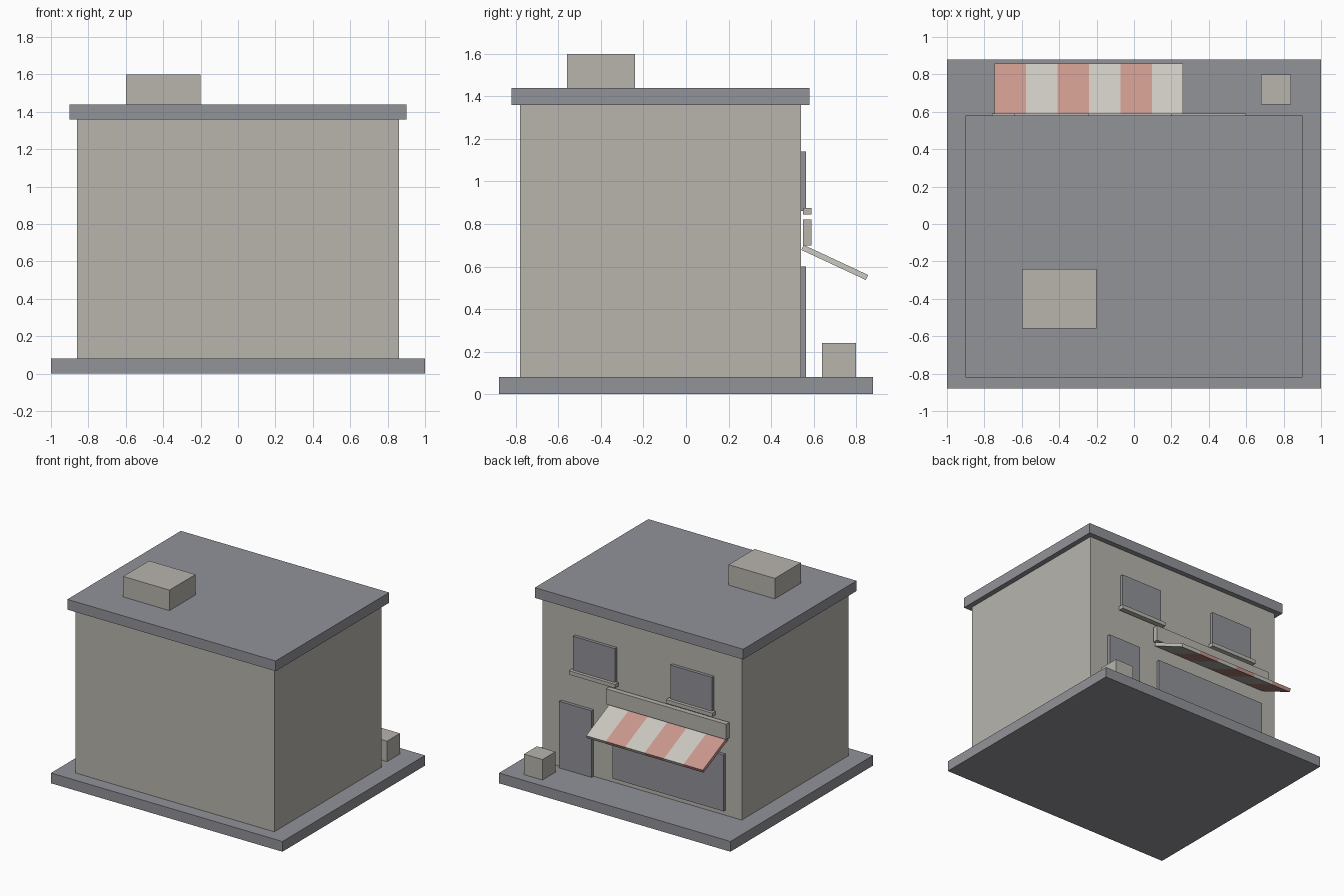
import bpy
from math import radians
from mathutils import Matrix, Vector

if "Cube" in bpy.data.objects:
    bpy.data.objects.remove(bpy.data.objects["Cube"], do_unlink=True)


def material(name, rgb):
    """Flat material from an sRGB colour, stored as linear values."""
    linear = [((c / 255 + 0.055) / 1.055) ** 2.4 for c in rgb] + [1]
    mat = bpy.data.materials.new(name)
    mat.use_nodes = True
    mat.diffuse_color = linear
    shader = next(n for n in mat.node_tree.nodes if n.type == "BSDF_PRINCIPLED")
    shader.inputs["Base Color"].default_value = linear
    return mat


plaster = material("warm grey plaster", (184, 181, 174))
slate = material("slate grey", (146, 147, 153))
cream = material("cream cloth", (202, 200, 192))
red = material("faded red cloth", (202, 152, 141))


def box(name, x, y, z, mat):
    """Box spanning the given (low, high) ranges."""
    low, high = Vector((x[0], y[0], z[0])), Vector((x[1], y[1], z[1]))
    bpy.ops.mesh.primitive_cube_add(size=1)
    obj = bpy.context.object
    obj.name = obj.data.name = name
    obj.data.transform(Matrix.Diagonal((high - low).to_4d()))
    obj.location = (low + high) / 2
    obj.data.materials.append(mat)
    return obj


# Building shell
WALL = 0.54
box("ground_slab", (-1, 1), (-0.88, 0.88), (0, 0.08), slate)
box("walls", (-0.86, 0.86), (-0.78, WALL), (0.08, 1.36), plaster)
box("roof_slab", (-0.9, 0.9), (-0.82, 0.58), (1.36, 1.44), slate)
box("rooftop_unit", (-0.6, -0.2), (-0.56, -0.24), (1.44, 1.6), plaster)

# Shop side: door, display window, fascia and crate
panel = (WALL, WALL + 0.025)
ledge = (WALL + 0.01, WALL + 0.05)
box("door", (0.42, 0.7), panel, (0.08, 0.6), slate)
box("display_window", (-0.72, 0.24), panel, (0.12, 0.56), slate)
box("fascia_board", (-0.76, 0.28), ledge, (0.7, 0.82), plaster)
box("crate", (0.68, 0.84), (0.64, 0.8), (0.08, 0.24), plaster)

# Upper windows with sills
for side, cx in (("left", 0.4), ("right", -0.44)):
    box(f"{side}_upper_window", (cx - 0.18, cx + 0.18), panel, (0.86, 1.14), slate)
    box(f"{side}_window_sill", (cx - 0.2, cx + 0.2), ledge, (0.845, 0.875), plaster)

# Sloping awning made of striped strips
STRIPES = 6
start, width = -0.745, 0.168
for i in range(STRIPES):
    x0 = start + i * width
    strip = box(f"awning_stripe_{i + 1}", (x0, x0 + width), (0, 0.335), (0, 0.026),
                cream if i % 2 else red)
    strip.location.y, strip.location.z = 0.7, 0.619
    strip.rotation_euler.x = radians(-25)
